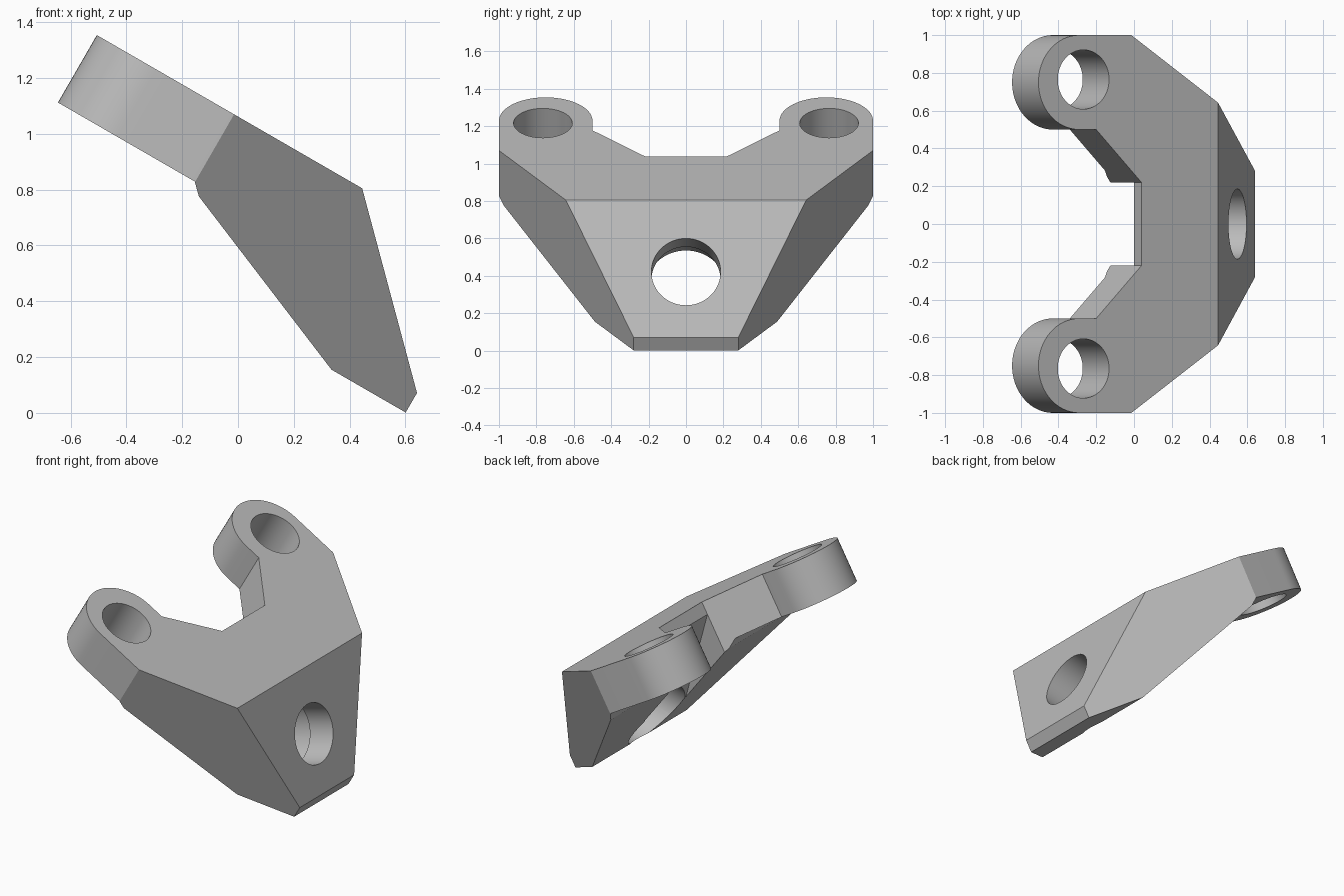
import bpy
import bmesh
from math import pi, sin, cos, radians
from mathutils import Matrix, Vector

cube = bpy.data.objects.get("Cube")
if cube:
    bpy.data.objects.remove(cube, do_unlink=True)

grey = bpy.data.materials.new("plain grey")
grey.use_nodes = True
colour = (0.5, 0.5, 0.5, 1)
grey.diffuse_color = colour
grey.node_tree.nodes["Principled BSDF"].inputs["Base Color"].default_value = colour


def prism(name, points, axis, start, end):
    """Extrude a closed 2D outline along local y or z."""
    def place(p, d):
        return (p[0], d, p[1]) if axis == "y" else (p[0], p[1], d)
    bm = bmesh.new()
    face = bm.faces.new([bm.verts.new(place(p, start)) for p in points])
    grown = bmesh.ops.extrude_face_region(bm, geom=[face])["geom"]
    shift = Vector(place((0, 0), end - start))
    bmesh.ops.translate(bm, vec=shift,
                        verts=[v for v in grown if isinstance(v, bmesh.types.BMVert)])
    bmesh.ops.recalc_face_normals(bm, faces=bm.faces)
    mesh = bpy.data.meshes.new(name)
    bm.to_mesh(mesh)
    bm.free()
    mesh.materials.append(grey)
    obj = bpy.data.objects.new(name, mesh)
    bpy.context.collection.objects.link(obj)
    return obj


def arc(cx, cy, r, a0, a1, n):
    return [(cx + r * cos(a0 + (a1 - a0) * i / n),
             cy + r * sin(a0 + (a1 - a0) * i / n)) for i in range(n + 1)]


def circle(cx, cy, r, n=64):
    return arc(cx, cy, r, 0, 2 * pi, n)[:-1]


def combine(obj, tool, operation):
    mod = obj.modifiers.new(operation, "BOOLEAN")
    mod.operation = operation
    mod.solver = "EXACT"
    mod.object = tool
    bpy.context.view_layer.objects.active = obj
    bpy.ops.object.modifier_apply(modifier=mod.name)
    bpy.data.objects.remove(tool, do_unlink=True)


# Plan outline: half of the forked plate, then its mirror image
half = [(0.537, 0.28), (-0.53, 1.0)]
half += arc(-0.848, 0.75, 0.25, pi / 2, 3 * pi / 2, 32)
half += [(-0.745, 0.5), (-0.468, 0.22)]
plan = half + [(x, -y) for x, y in reversed(half)]
bracket = prism("forked_bracket", plan, "z", -0.8, 0)

# Side profile: thin ears, deep wedge body, sloped nose
profile = [(-1.3, 0.1), (-0.1, 0.1), (0.618, -0.618), (0.23, -0.618),
           (-0.492, -0.318), (-0.532, -0.279), (-1.3, -0.279)]
combine(bracket, prism("side_profile", profile, "y", -1.2, 1.2), "INTERSECT")

# Holes through the two ears
for side in (-1, 1):
    hole = prism("ear_hole", circle(-0.823, side * 0.765, 0.157), "z", -0.5, 0.2)
    combine(bracket, hole, "DIFFERENCE")

# Nose bore, its wider rear recess and the open slot, square to the sloped nose
nose = Matrix.Translation((0.281, 0, -0.281)) @ Matrix.Rotation(radians(45), 4, "Y")
slot = [(-0.8, -0.22), (0, -0.22), (0, 0.22), (-0.8, 0.22)]
for name, outline, depth in (("nose_bore", circle(0, 0, 0.185), -0.2),
                             ("rear_recess", circle(0, 0, 0.222), 0.173),
                             ("rear_slot", slot, 0.388)):
    cutter = prism(name, outline, "z", -1.0, -depth)
    cutter.data.transform(nose)
    combine(bracket, cutter, "DIFFERENCE")

# Tilt the finished bracket into place
bracket.data.transform(Matrix.Translation((0.445, 0, 0.805))
                       @ Matrix.Rotation(radians(30), 4, "Y"))
bpy.ops.object.select_all(action="DESELECT")
bracket.select_set(True)
bpy.context.view_layer.objects.active = bracket
bpy.ops.object.shade_smooth_by_angle(angle=radians(20))
